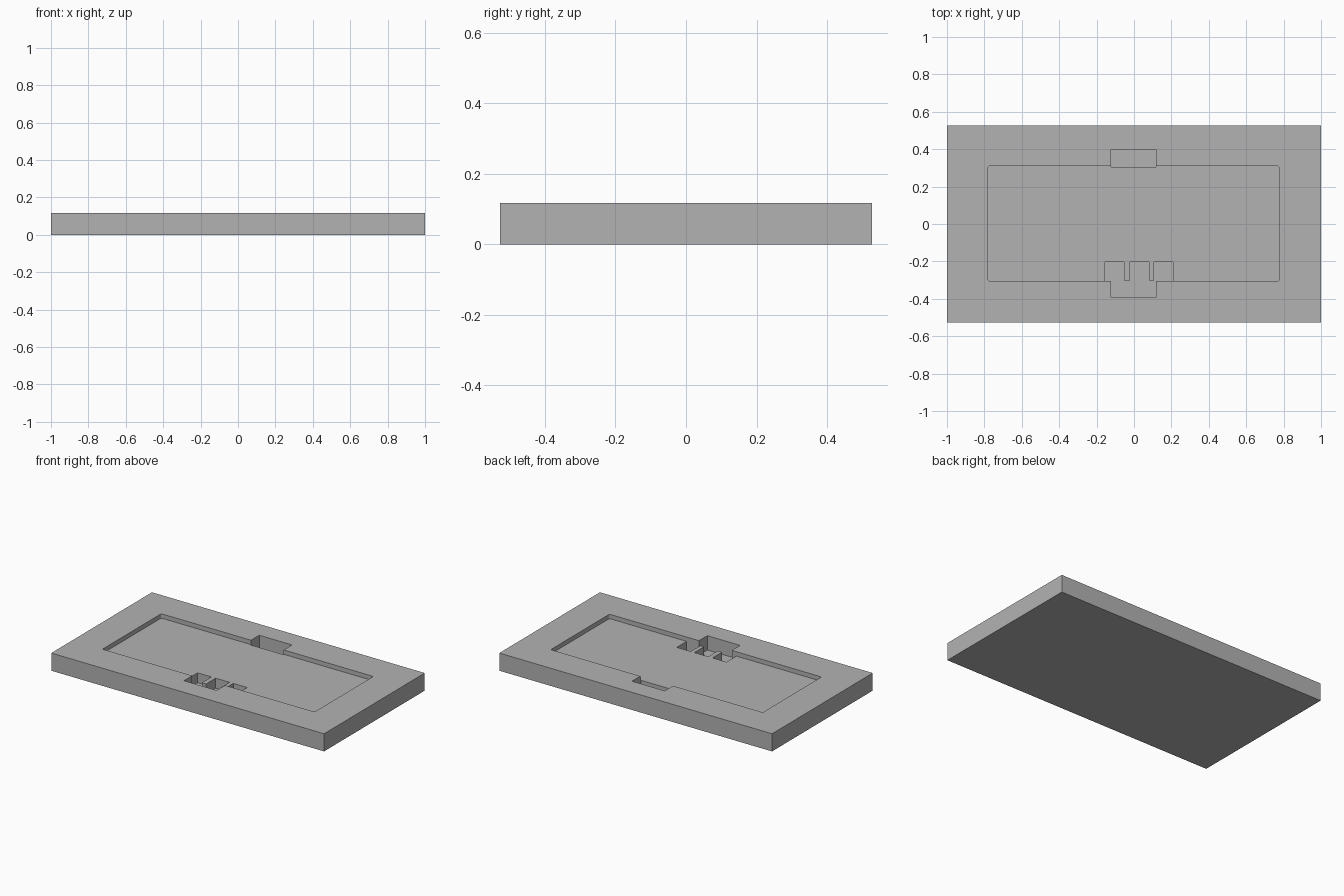
import bpy
import bmesh

default = bpy.data.objects.get("Cube")
if default:
    bpy.data.objects.remove(default, do_unlink=True)

grey = bpy.data.materials.new("plain grey")
grey.use_nodes = True
colour = (0.45, 0.45, 0.45, 1)
grey.diffuse_color = colour
grey.node_tree.nodes["Principled BSDF"].inputs["Base Color"].default_value = colour


def box(name, x, y, z, corner=0):
    """Box between the given limits, with optionally rounded upright edges."""
    bm = bmesh.new()
    bmesh.ops.create_cube(bm, size=1)
    for v in bm.verts:
        v.co = [lim[0] if c < 0 else lim[1] for c, lim in zip(v.co, (x, y, z))]
    if corner:
        upright = [e for e in bm.edges
                   if abs(e.verts[0].co.z - e.verts[1].co.z) > 0.01]
        bmesh.ops.bevel(bm, geom=upright, offset=corner, segments=3,
                        profile=0.5, affect='EDGES')
    mesh = bpy.data.meshes.new(name)
    bm.to_mesh(mesh)
    bm.free()
    mesh.materials.append(grey)
    obj = bpy.data.objects.new(name, mesh)
    bpy.context.collection.objects.link(obj)
    return obj


TOP = 0.117
POCKET_FLOOR = 0.088
DEEP_FLOOR = 0.022
ABOVE = 0.2

# Solid slab
tray = box("tray", (-1, 1), (-0.527, 0.527), (0, TOP))

# Shallow pocket, finger notches and three connector slots
cutters = [
    box("pocket_cutter", (-0.78, 0.775), (-0.305, 0.31), (POCKET_FLOOR, ABOVE), 0.008),
    box("back_notch_cutter", (-0.122, 0.118), (0.305, 0.397), (DEEP_FLOOR, ABOVE)),
    box("front_notch_cutter", (-0.122, 0.118), (-0.392, -0.303), (DEEP_FLOOR, ABOVE)),
]
for i, x in enumerate((-0.155, -0.022, 0.107)):
    cutters.append(box(f"slot_cutter_{i + 1}", (x, x + 0.102), (-0.305, -0.202),
                       (DEEP_FLOOR, ABOVE)))

# Carve each recess, then drop its cutter
bpy.context.view_layer.objects.active = tray
for cutter in cutters:
    cutter.hide_render = True
    carve = tray.modifiers.new(cutter.name, 'BOOLEAN')
    carve.operation = 'DIFFERENCE'
    carve.solver = 'EXACT'
    carve.object = cutter
    bpy.ops.object.modifier_apply(modifier=carve.name)
    bpy.data.objects.remove(cutter, do_unlink=True)
